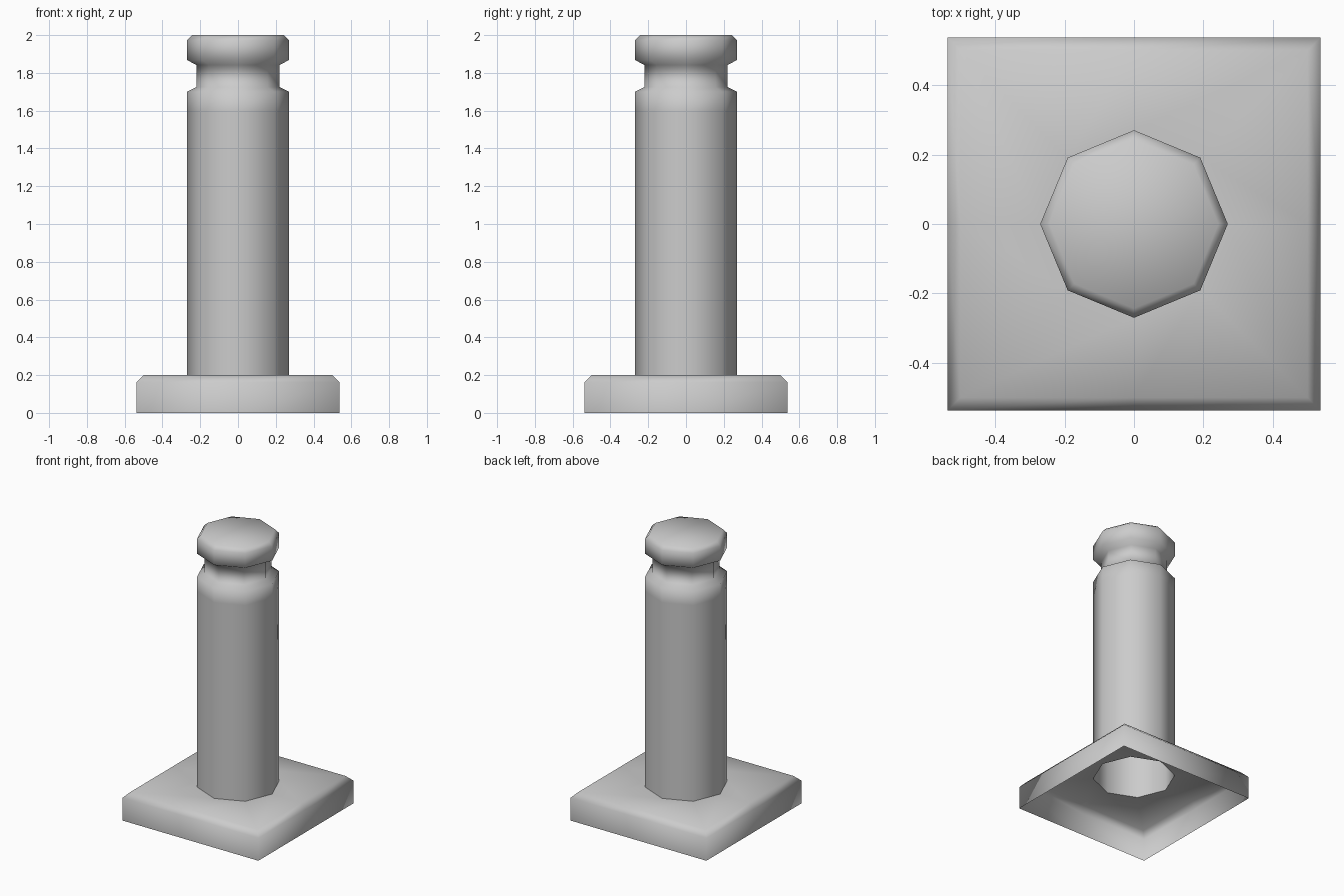
import bpy, bmesh
from math import cos, sin, pi

if "Cube" in bpy.data.objects:
    bpy.data.objects.remove(bpy.data.objects["Cube"])


def octagon(r, z):
    return [(r * cos(i * pi / 4), r * sin(i * pi / 4), z) for i in range(8)]


def square(h, z):
    # corners plus side midpoints, so it bridges directly to an octagon
    sides = [(1, 0), (1, 1), (0, 1), (-1, 1), (-1, 0), (-1, -1), (0, -1), (1, -1)]
    return [(x * h, y * h, z) for x, y in sides]


def shell(name, rings, cap_top=False):
    bm = bmesh.new()
    loops = [[bm.verts.new(p) for p in ring] for ring in rings]
    for a, b in zip(loops, loops[1:]):
        for i in range(8):
            j = (i + 1) % 8
            bm.faces.new((a[i], a[j], b[j], b[i]))
    if cap_top:
        bm.faces.new(loops[-1])
    for f in bm.faces:
        f.smooth = True
    mesh = bpy.data.meshes.new(name)
    bm.to_mesh(mesh)
    bm.free()
    obj = bpy.data.objects.new(name, mesh)
    bpy.context.collection.objects.link(obj)
    return obj


# Square base plate: hollow underneath, octagonal opening into the post
shell("base_plate", [square(0.537, 0), square(0.537, 0.162),
                     square(0.5, 0.2), octagon(0.27, 0.2)])

# Hollow octagonal post with a grooved neck and a chamfered head
profile = [(0.27, 0.2), (0.27, 1.6), (0.27, 1.7), (0.22, 1.725),
           (0.22, 1.842), (0.27, 1.868), (0.27, 1.972), (0.243, 2.0)]
shell("post", [octagon(r, z) for r, z in profile], cap_top=True)
